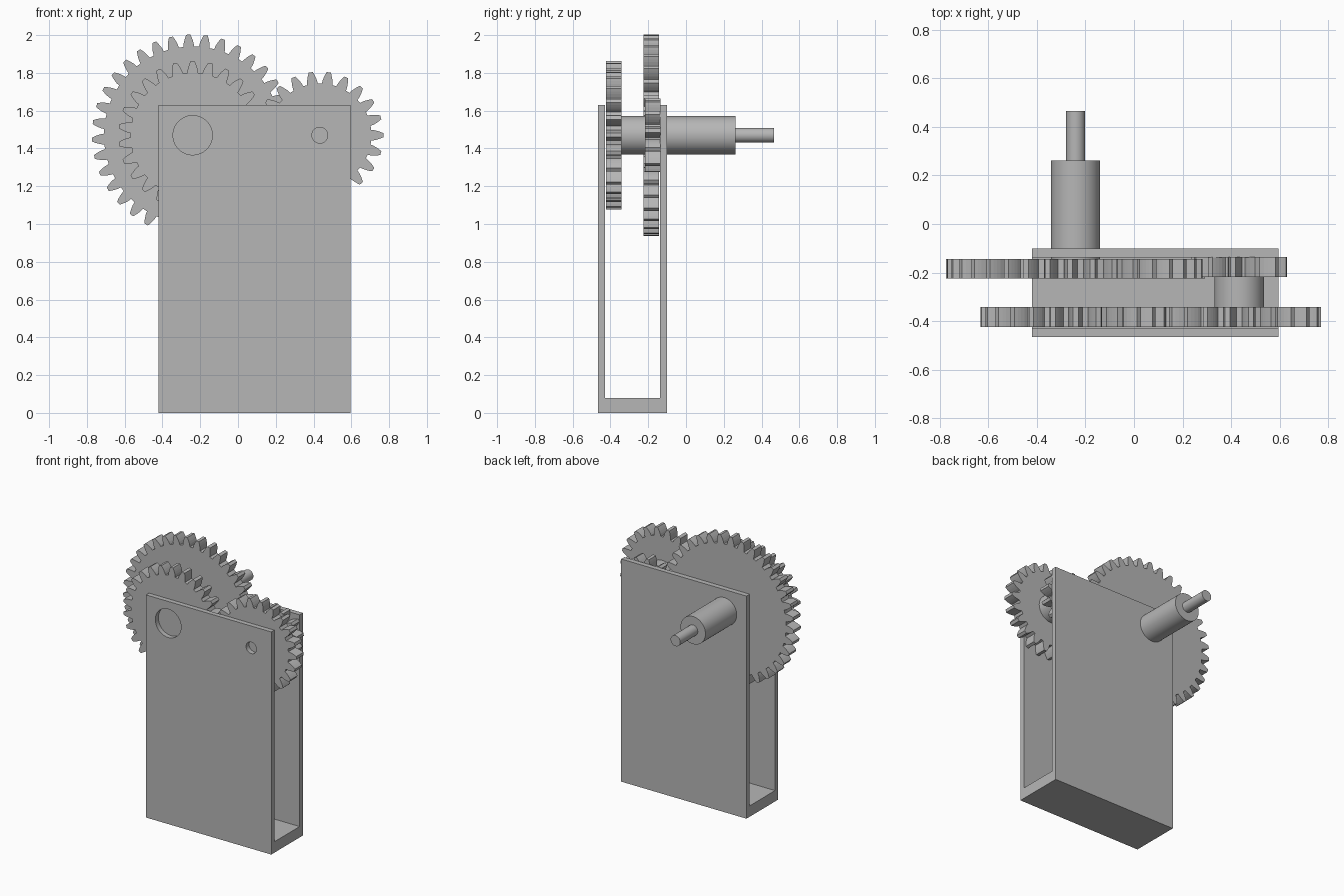
import bpy, bmesh, math
from mathutils import Matrix, Vector

cube = bpy.data.objects.get("Cube")
if cube:
    bpy.data.objects.remove(cube, do_unlink=True)

GREY = (0.47, 0.47, 0.47, 1.0)
mat = bpy.data.materials.new("plain_grey")
mat.use_nodes = True
mat.diffuse_color = GREY
mat.node_tree.nodes["Principled BSDF"].inputs["Base Color"].default_value = GREY

AXLE_Z = 1.47
LEFT_X, RIGHT_X = -0.24, 0.433       # the two axle positions
MODULE = (RIGHT_X - LEFT_X) * 2 / 48  # tooth size shared by all gears


def extrude(name, points, direction):
    """Extrude a closed outline of 3D points along a direction."""
    bm = bmesh.new()
    face = bm.faces.new([bm.verts.new(p) for p in points])
    new = bmesh.ops.extrude_face_region(bm, geom=[face])["geom"]
    verts = [v for v in new if isinstance(v, bmesh.types.BMVert)]
    bmesh.ops.translate(bm, verts=verts, vec=direction)
    bmesh.ops.recalc_face_normals(bm, faces=bm.faces)
    return finish(name, bm)


def finish(name, bm):
    mesh = bpy.data.meshes.new(name)
    bm.to_mesh(mesh)
    bm.free()
    mesh.materials.append(mat)
    obj = bpy.data.objects.new(name, mesh)
    bpy.context.collection.objects.link(obj)
    return obj


def activate(obj):
    bpy.ops.object.select_all(action="DESELECT")
    obj.select_set(True)
    bpy.context.view_layer.objects.active = obj


def rod(name, x, y0, y1, radius):
    """Round bar running front to back at axle height."""
    bm = bmesh.new()
    bmesh.ops.create_cone(bm, cap_ends=True, segments=64, radius1=radius,
                          radius2=radius, depth=y1 - y0)
    bm.transform(Matrix.Translation((x, (y0 + y1) / 2, AXLE_Z))
                 @ Matrix.Rotation(math.pi / 2, 4, "X"))
    obj = finish(name, bm)
    activate(obj)
    bpy.ops.object.shade_smooth_by_angle(angle=math.radians(30))
    return obj


def gear(name, x, y0, y1, teeth, phase):
    """Spur gear; phase is the angle of its first tooth in degrees."""
    pitch = MODULE * teeth / 2
    # radius offset and half thickness along one flank, in modules
    flank = [(-1.25, 1.02), (-0.6, 0.94), (0, 0.78), (0.5, 0.6), (1, 0.38)]
    side = [(pitch + dr * MODULE, h * MODULE) for dr, h in flank]
    tooth = [(r, -h) for r, h in side] + [(r, h) for r, h in reversed(side)]
    outline = []
    for i in range(teeth):
        centre = math.radians(phase) + math.tau * i / teeth
        for r, h in tooth:
            a = centre + h / r
            outline.append((x + r * math.cos(a), y0, AXLE_Z + r * math.sin(a)))
    return extrude(name, outline, Vector((0, y1 - y0, 0)))


# U-shaped housing, open at the sides and top
section = [(-0.465, 0), (-0.10, 0), (-0.10, 1.63), (-0.137, 1.63),
           (-0.137, 0.08), (-0.43, 0.08), (-0.43, 1.63), (-0.465, 1.63)]
housing = extrude("housing", [(-0.42, y, z) for y, z in section],
                  Vector((1.015, 0, 0)))

# Axle holes through the front wall
for x, radius in ((LEFT_X, 0.104), (RIGHT_X, 0.042)):
    cutter = rod("hole_cutter", x, -0.55, -0.38, radius)
    cutter.hide_render = True
    cut = housing.modifiers.new("axle_hole", "BOOLEAN")
    cut.operation = "DIFFERENCE"
    cut.solver = "EXACT"
    cut.object = cutter
    activate(housing)
    bpy.ops.object.modifier_apply(modifier=cut.name)
    bpy.data.objects.remove(cutter, do_unlink=True)
activate(housing)
bpy.ops.object.shade_smooth_by_angle(angle=math.radians(30))

# Front gear pair
gear("front_gear_right", LEFT_X, -0.424, -0.342, 26, 90)
gear("front_gear_left", RIGHT_X, -0.424, -0.342, 22, 0)

# Rear gear pair
gear("rear_large_gear", LEFT_X, -0.225, -0.143, 36, 2.5)
gear("rear_small_gear", RIGHT_X, -0.218, -0.136, 12, 7.5)

# Hub joining the two gears on the left axle
rod("gear_hub", RIGHT_X, -0.345, -0.215, 0.102)

# Stepped output shaft through the back wall
rod("output_shaft", LEFT_X, -0.145, 0.262, 0.101)
rod("output_shaft_tip", LEFT_X, 0.255, 0.465, 0.039)
